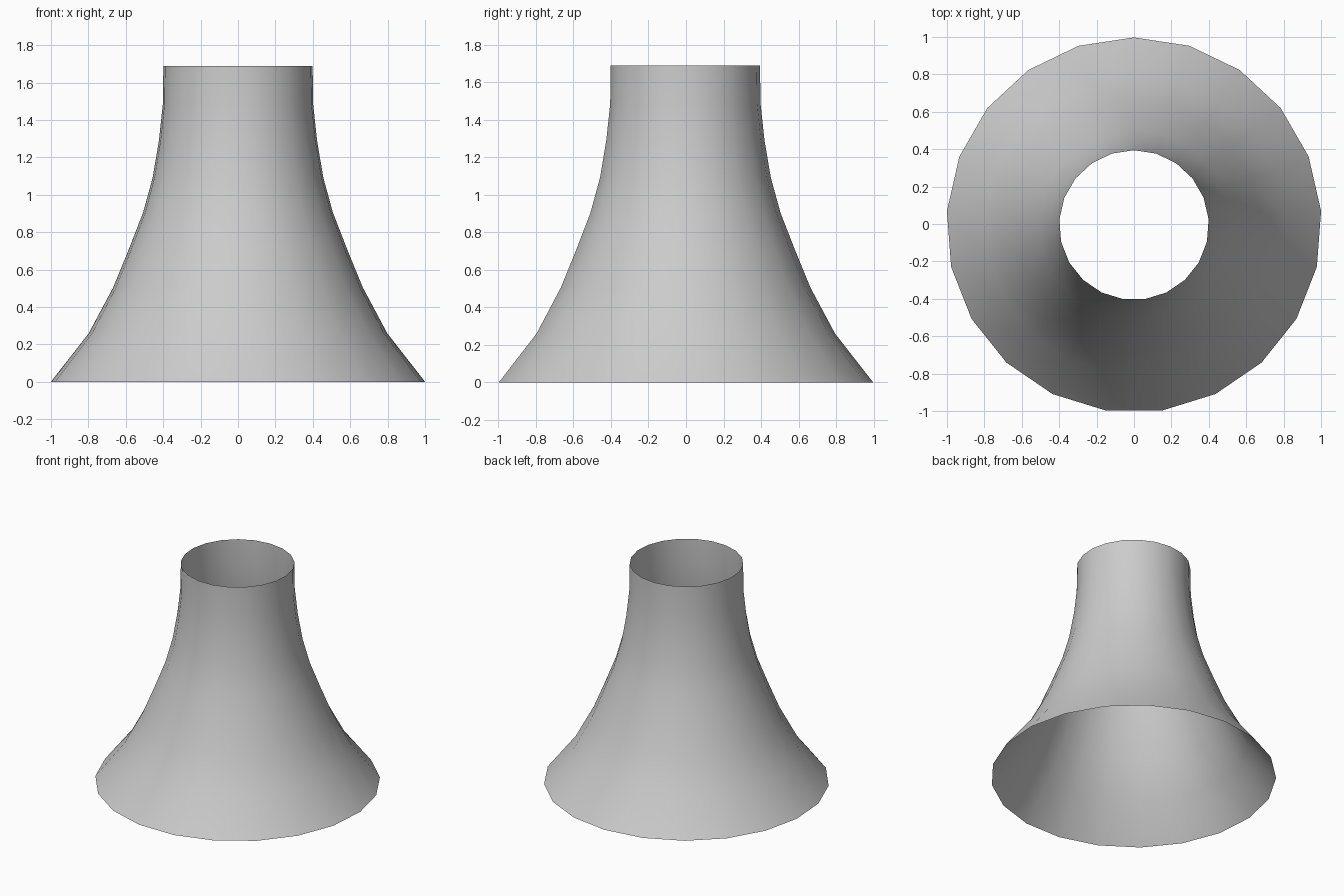
import bpy, bmesh
from math import cos, sin, pi

if "Cube" in bpy.data.objects:
    bpy.data.objects.remove(bpy.data.objects["Cube"])

SIDES = 21
# flared wall profile: (radius, height)
PROFILE = [(1.003, 0), (0.80, 0.26), (0.669, 0.505), (0.586, 0.707),
           (0.509, 0.905), (0.458, 1.09), (0.424, 1.29), (0.403, 1.485), (0.40, 1.69)]
Y_SHIFT = -0.0056  # odd side count: recentre the bounding box

# open, single-walled flared tube with one corner towards the back
bm = bmesh.new()
rings = [[bm.verts.new((r * sin(2 * pi * i / SIDES),
                        r * cos(2 * pi * i / SIDES) + Y_SHIFT, z))
          for i in range(SIDES)] for r, z in PROFILE]
for low, high in zip(rings, rings[1:]):
    for i in range(SIDES):
        j = (i + 1) % SIDES
        bm.faces.new((low[j], low[i], high[i], high[j])).smooth = True

mesh = bpy.data.meshes.new("flared_tube")
bm.to_mesh(mesh)
bm.free()
tube = bpy.data.objects.new("flared_tube", mesh)
bpy.context.collection.objects.link(tube)
